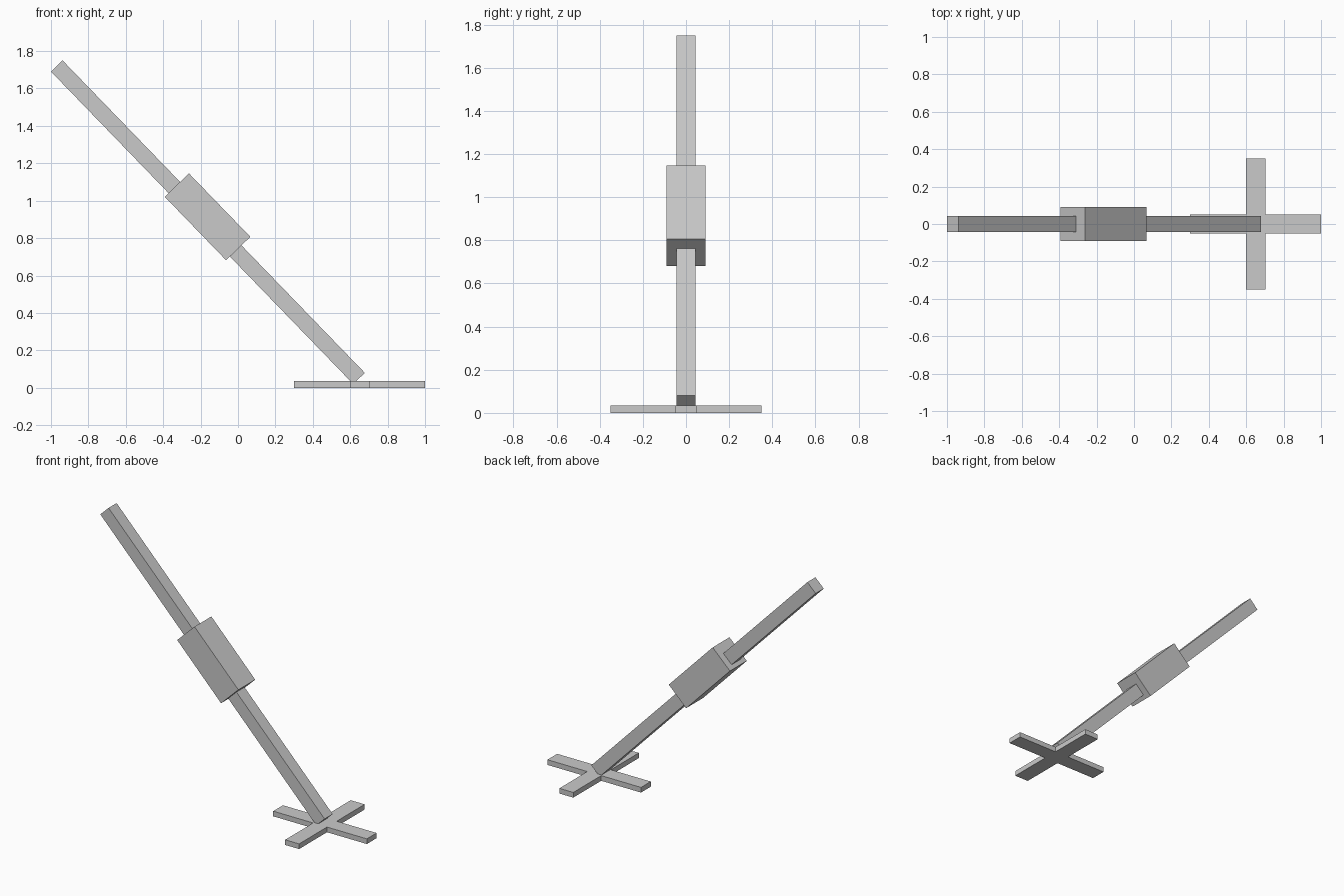
import bpy
import bmesh
from math import radians
from mathutils import Matrix, Vector

default = bpy.data.objects.get("Cube")
if default:
    bpy.data.objects.remove(default, do_unlink=True)

grey = bpy.data.materials.new("plain grey")
grey.use_nodes = True
colour = (0.59, 0.59, 0.59, 1.0)
grey.diffuse_color = colour
grey.node_tree.nodes["Principled BSDF"].inputs["Base Color"].default_value = colour


def add_object(name, bm):
    bmesh.ops.recalc_face_normals(bm, faces=bm.faces)
    mesh = bpy.data.meshes.new(name)
    bm.to_mesh(mesh)
    bm.free()
    mesh.materials.append(grey)
    obj = bpy.data.objects.new(name, mesh)
    bpy.context.collection.objects.link(obj)
    return obj


def add_leaning_box(name, centre, length, width):
    """Square bar running down towards +x."""
    bm = bmesh.new()
    bmesh.ops.create_cube(bm, size=1, matrix=Matrix.Diagonal((length, width, width, 1)))
    obj = add_object(name, bm)
    obj.location = centre
    obj.rotation_euler.y = radians(45.95)
    return obj


# Long leaning pole and the thicker block around its middle
add_leaning_box("pole", (-0.161, 0, 0.885), 2.324, 0.086)
add_leaning_box("middle_block", (-0.163, 0, 0.914), 0.472, 0.18)

# Flat cross-shaped foot: one arm outline repeated by quarter turns
foot_centre, reach, half, thick = Vector((0.65, 0, 0)), 0.35, 0.052, 0.035
arm = [Vector((half, -half, 0)), Vector((reach, -half, 0)), Vector((reach, half, 0))]
bm = bmesh.new()
outline = [bm.verts.new(foot_centre + Matrix.Rotation(radians(90 * turn), 3, 'Z') @ p)
           for turn in range(4) for p in arm]
base = bm.faces.new(outline)
top = bmesh.ops.extrude_face_region(bm, geom=[base], use_keep_orig=True)["geom"]
bmesh.ops.translate(bm, vec=(0, 0, thick),
                    verts=[g for g in top if isinstance(g, bmesh.types.BMVert)])
add_object("cross_foot", bm)
